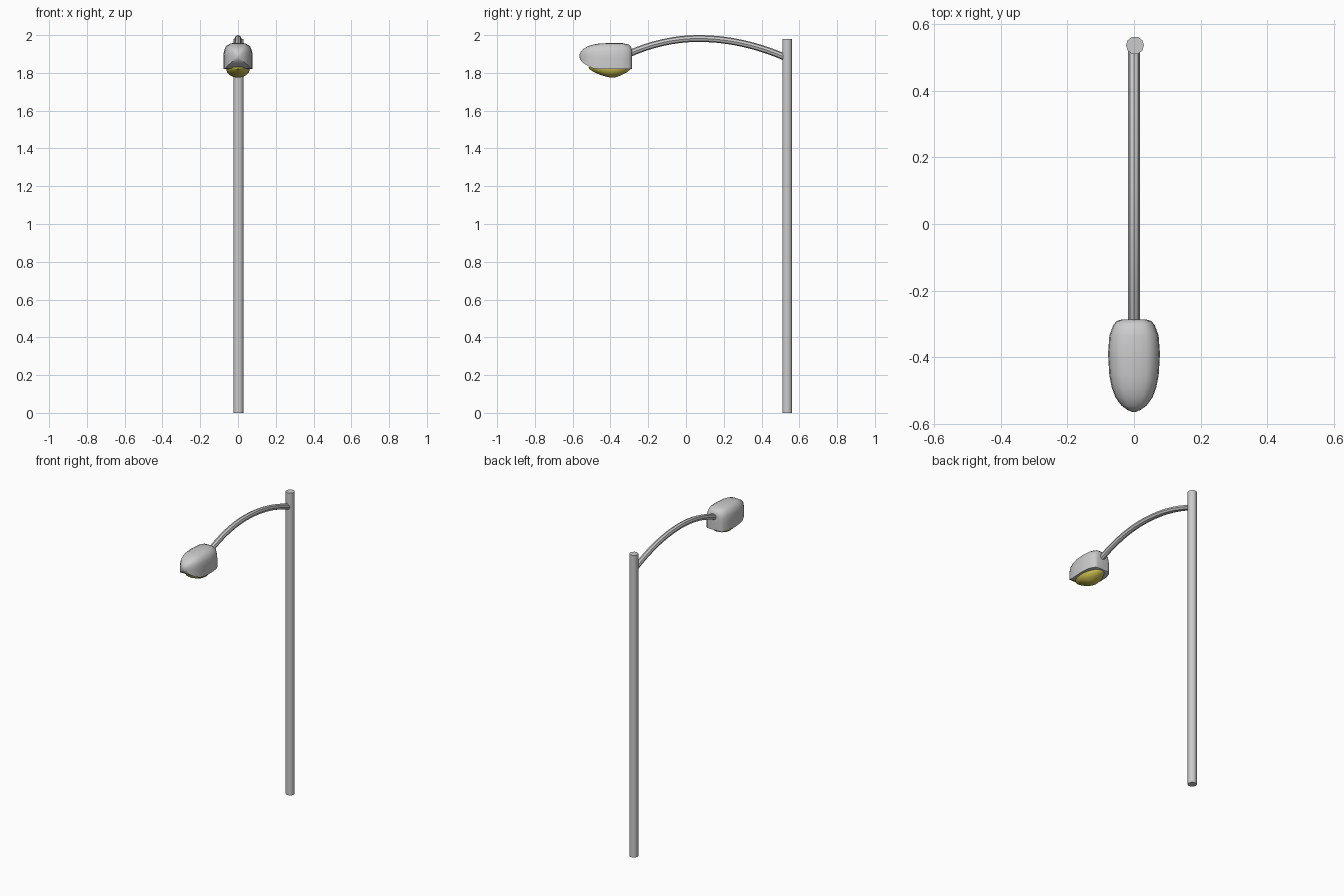
import bpy, bmesh, math

if "Cube" in bpy.data.objects:
    bpy.data.objects.remove(bpy.data.objects["Cube"])


def loft(name, rings, angle=40, color=None):
    """Skin equal-length rings of points into a capped, smooth-shaded mesh."""
    bm = bmesh.new()
    vs = [[bm.verts.new(p) for p in ring] for ring in rings]
    n = len(vs[0])
    for a, b in zip(vs, vs[1:]):
        for i in range(n):
            j = (i + 1) % n
            bm.faces.new((a[i], a[j], b[j], b[i]))
    bm.faces.new(vs[0][::-1])
    bm.faces.new(vs[-1])
    bmesh.ops.recalc_face_normals(bm, faces=bm.faces[:])
    me = bpy.data.meshes.new(name)
    bm.to_mesh(me)
    bm.free()
    ob = bpy.data.objects.new(name, me)
    bpy.context.collection.objects.link(ob)
    if color:
        mat = bpy.data.materials.new(name + "_material")
        mat.diffuse_color = color
        mat.use_nodes = True
        mat.node_tree.nodes["Principled BSDF"].inputs["Base Color"].default_value = mat.diffuse_color
        me.materials.append(mat)
    bpy.ops.object.select_all(action='DESELECT')
    ob.select_set(True)
    bpy.context.view_layer.objects.active = ob
    bpy.ops.object.shade_smooth_by_angle(angle=math.radians(angle))
    return ob


def turns(n):
    return [2 * math.pi * i / n for i in range(n)]


# upright pole
loft("pole", [[(0.003 + 0.027 * math.cos(t), 0.536 + 0.027 * math.sin(t), z)
               for t in turns(10)] for z in (0, 1.98)])

# arched arm, rings kept square to the curve
rings = []
PEAK, R = 0.065, 0.018
for i in range(19):
    y = 0.53 - 0.84 * i / 18
    k = 0.47 if y > PEAK else 0.6
    z = 1.982 - k * (y - PEAK) ** 2
    a = math.atan(-2 * k * (y - PEAK))
    rings.append([(R * math.cos(t), y - R * math.sin(t) * math.sin(a),
                   z + R * math.sin(t) * math.cos(a)) for t in turns(8)])
loft("arm", rings)

# lamp housing: flat-bottomed, round-topped sections from back to front
half = [(0.6, 0), (1, 0.0), (1, 0.45), (0.96, 0.68), (0.82, 0.88), (0.5, 0.99)]
section = half + [(0, 1)] + [(-x, z) for x, z in reversed(half)]
stations = [  # y, half width, bottom, top
    (-0.287, 0.038, 1.822, 1.925), (-0.291, 0.052, 1.820, 1.938),
    (-0.303, 0.062, 1.820, 1.950), (-0.335, 0.074, 1.820, 1.957),
    (-0.39, 0.078, 1.820, 1.958), (-0.455, 0.074, 1.820, 1.956),
    (-0.49, 0.067, 1.824, 1.950), (-0.52, 0.056, 1.837, 1.941),
    (-0.545, 0.038, 1.853, 1.926), (-0.558, 0.020, 1.868, 1.911),
    (-0.564, 0.006, 1.881, 1.896)]
loft("lamp_housing", [[(x * w, y, lo + z * (hi - lo)) for x, z in section]
                      for y, w, lo, hi in stations])

# yellow lens bowl under the housing
levels = [  # z, half width, front y, back y
    (1.83, 0.062, -0.515, -0.293), (1.82, 0.062, -0.512, -0.294),
    (1.803, 0.058, -0.485, -0.312), (1.788, 0.044, -0.450, -0.342),
    (1.778, 0.022, -0.415, -0.368), (1.775, 0.006, -0.397, -0.386)]
loft("lens", [[(w * math.cos(t), (f + b) / 2 + (b - f) / 2 * math.sin(t), z)
               for t in turns(16)] for z, w, f, b in levels],
     color=(0.62, 0.53, 0.08, 1))
